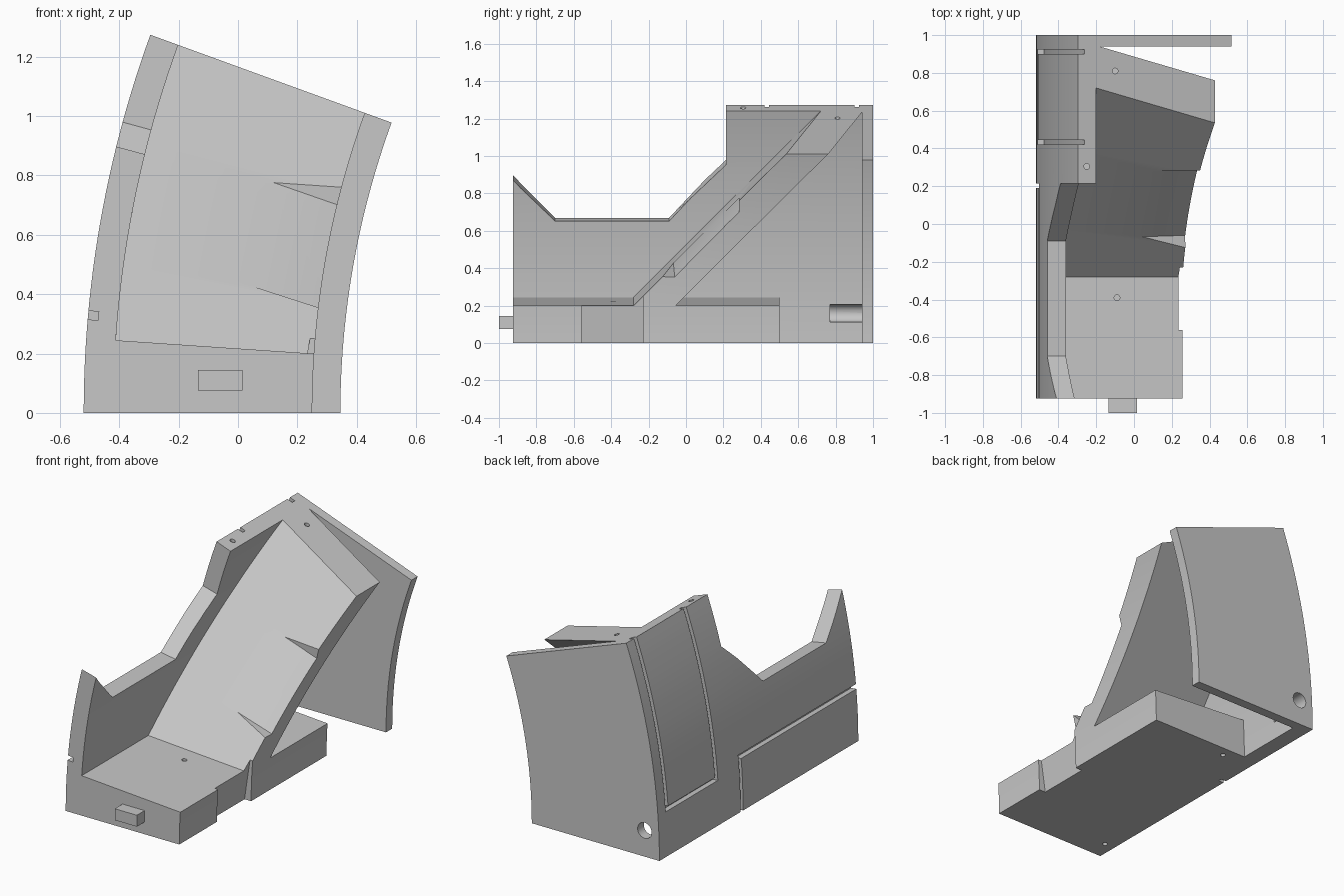
import bpy, bmesh
from math import radians, sin, cos, tan
from mathutils import Vector, Matrix

cube = bpy.data.objects.get("Cube")
if cube:
    bpy.data.objects.remove(cube, do_unlink=True)

# Shared dimensions: every part is a slice of one ring around a y-parallel axis
AXIS_X = 3.205
R_OUT, R_WALL, R_IN, R_EDGE = 3.725, 3.625, 2.955, 2.86
FLOOR, TOP = 3.87, 20.0
FRONT, BACK, END = -0.925, 0.94, 1.0

grey = bpy.data.materials.new("plain grey")
grey.use_nodes = True
grey.diffuse_color = (0.57, 0.57, 0.57, 1)
grey.node_tree.nodes["Principled BSDF"].inputs["Base Color"].default_value = grey.diffuse_color


def finish(name, bm):
    bmesh.ops.recalc_face_normals(bm, faces=bm.faces)
    mesh = bpy.data.meshes.new(name)
    bm.to_mesh(mesh)
    bm.free()
    mesh.materials.append(grey)
    obj = bpy.data.objects.new(name, mesh)
    bpy.context.collection.objects.link(obj)
    return obj


def polar(r, angle, y):
    a = radians(angle)
    return Vector((AXIS_X - r * cos(a), y, r * sin(a)))


def sector(name, r0, r1, a0, a1, y0, y1, steps=24):
    """Ring slice; y0 and y1 are numbers or functions of a point."""
    bm = bmesh.new()
    rings = []
    for i in range(steps + 1):
        angle = a0 + (a1 - a0) * i / steps
        ring = []
        for r, y in ((r0, y0), (r1, y0), (r1, y1), (r0, y1)):
            p = polar(r, angle, 0)
            p.y = y(p) if callable(y) else y
            ring.append(bm.verts.new(p))
        rings.append(ring)
    for a, b in zip(rings, rings[1:]):
        for k in range(4):
            n = (k + 1) % 4
            bm.faces.new((a[k], a[n], b[n], b[k]))
    bm.faces.new(rings[0])
    bm.faces.new(rings[-1])
    return finish(name, bm)


def hull(name, points):
    bm = bmesh.new()
    for p in points:
        bm.verts.new(p)
    bmesh.ops.convex_hull(bm, input=bm.verts)
    return finish(name, bm)


def cylinder(name, centre, radius, depth, along_y=False):
    bm = bmesh.new()
    turn = Matrix.Rotation(radians(90 if along_y else 0), 4, "X")
    bmesh.ops.create_cone(bm, cap_ends=True, segments=24, radius1=radius, radius2=radius,
                          depth=depth, matrix=Matrix.Translation(centre) @ turn)
    return finish(name, bm)


def cut(cutter, *targets):
    cutter.hide_render = True
    for obj in targets:
        mod = obj.modifiers.new("cut", "BOOLEAN")
        mod.operation = "DIFFERENCE"
        mod.solver = "EXACT"
        mod.object = cutter
        bpy.context.view_layer.objects.active = obj
        bpy.ops.object.modifier_apply(modifier=mod.name)
    bpy.data.objects.remove(cutter, do_unlink=True)


def ramp_front(p):
    floor_z = (AXIS_X - p.x) * tan(radians(FLOOR))
    return -0.28 + (p.z - floor_z) / 1.009


def ramp_back(p):
    return min(ramp_front(p) + 0.225, BACK + 0.02)


# Main parts
base = sector("base", R_IN, R_WALL, 0, FLOOR, FRONT, 0.5, 6)
wall = sector("outer_wall", R_WALL, R_OUT, 0, TOP, FRONT, BACK)
ramp = sector("ramp", R_IN, R_WALL, FLOOR - 0.05, TOP, ramp_front, ramp_back)
plate = sector("back_plate", R_EDGE, R_OUT, 0, TOP, BACK, END)
bm = bmesh.new()
bmesh.ops.create_cube(bm, size=1, matrix=Matrix.Translation((-0.06, -0.96, 0.11))
                      @ Matrix.Diagonal((0.15, 0.08, 0.07, 1)))
tab = finish("front_tab", bm)

# Dipped window opening along the top of the wall
outline = [(-1.0, 15.2), (-0.70, 10.36), (-0.09, 10.36), (0.215, 15.25), (0.215, 25), (-1.0, 25)]
bm = bmesh.new()
inner = [bm.verts.new(polar(R_WALL - 0.15, a, y)) for y, a in outline]
outer = [bm.verts.new(polar(R_OUT + 0.15, a, y)) for y, a in outline]
for k in range(len(outline)):
    n = (k + 1) % len(outline)
    bm.faces.new((inner[k], inner[n], outer[n], outer[k]))
bm.faces.new(inner)
bm.faces.new(outer)
cut(finish("opening_cutter", bm), wall)

# Panel grooves on the outside of the wall: (low angle, high angle, y start, y end)
for a0, a1, y0, y1 in ((4.15, 21, 0.42, 0.445), (4.15, 21, 0.9, 0.925),
                       (4.15, 4.55, 0.43, 0.91), (4.85, 5.3, -1.0, 0.215),
                       (-1, 5.2, 0.19, 0.214)):
    cut(sector("groove_cutter", R_OUT - 0.035, R_OUT + 0.1, a0, a1, y0, y1), wall)

# Tapered undercut in the side of the base
cut(hull("notch_cutter", [(x, y, z) for y in (-0.56, -0.23)
                          for x, z in ((0.19, -0.1), (0.25, 0.3), (0.4, -0.1), (0.4, 0.3))]),
    base, ramp)

# Wedge-shaped recess on the free edge of the ramp
low, high = Vector((0.03, -0.065, 0.43)), Vector((0.1, 0.285, 0.78))
lift = Vector((0, -0.003, 0.003))
cut(hull("recess_cutter", [
    low + lift, low + Vector((0.31, -0.085, -0.1)) + lift, low + Vector((0.31, 0.007, -0.1)),
    high + lift, high + Vector((0.32, 0, -0.026)) + lift, high + Vector((0.31, 0, -0.105))]), ramp)

# Cable hole through the back plate, running on into the wall
cut(cylinder("cable_cutter", (-0.42, 0.935, 0.16), 0.048, 0.33, True), plate, wall)

# Small fixing holes
for part, spot in ((base, (-0.09, -0.39, 0.22)), (ramp, (-0.1, 0.81, 1.2)),
                   (wall, (-0.25, 0.305, 1.26)), (wall, (-0.45, -0.8, 0)),
                   (base, (-0.31, 0.436, 0))):
    cut(cylinder("hole_cutter", spot, 0.015, 0.1), part)

# Smooth the curved faces, keep the edges crisp
bpy.ops.object.select_all(action="DESELECT")
for obj in (base, wall, ramp, plate, tab):
    obj.select_set(True)
bpy.context.view_layer.objects.active = wall
bpy.ops.object.shade_smooth_by_angle(angle=radians(20))
